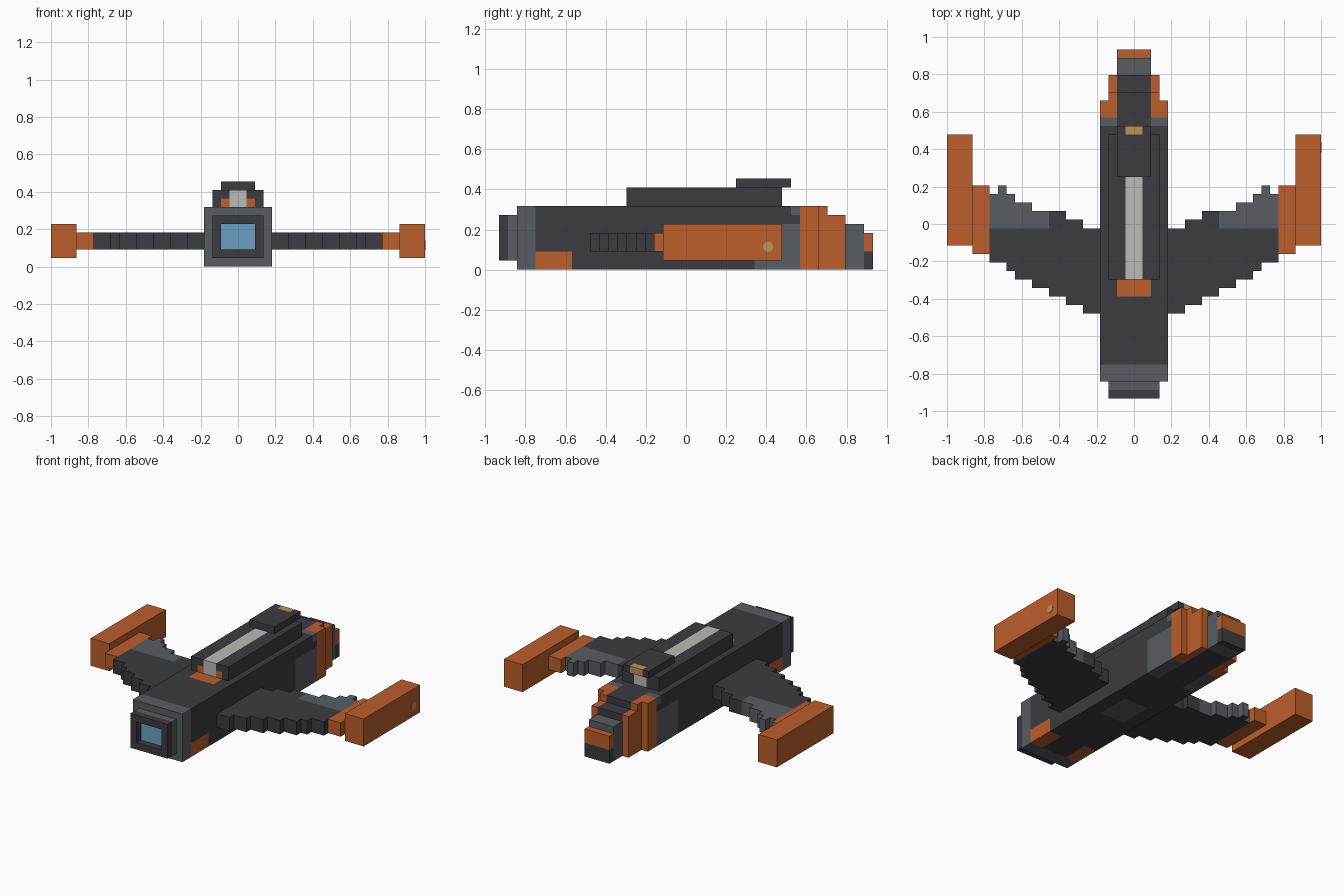
import bpy, bmesh
from mathutils import Vector, Matrix

cube = bpy.data.objects.get("Cube")
if cube:
    bpy.data.objects.remove(cube, do_unlink=True)

U = 1 / 22      # size of one block; y is counted in blocks from the nose tip
MID = 20.5      # half the length in blocks


def linear(c):
    c /= 255
    return c / 12.92 if c < 0.04 else ((c + 0.055) / 1.055) ** 2.4


def material(name, r, g, b):
    m = bpy.data.materials.new(name)
    m.use_nodes = True
    col = (linear(r), linear(g), linear(b), 1)
    m.diffuse_color = col
    m.node_tree.nodes["Principled BSDF"].inputs["Base Color"].default_value = col
    return m


MATS = [material("charcoal", 60, 59, 65), material("steel grey", 88, 92, 98),
        material("burnt orange", 187, 94, 44), material("pale stripe", 186, 187, 181),
        material("glass blue", 107, 159, 192), material("gold", 190, 148, 84)]
DARK, GREY, ORANGE, PALE, BLUE, GOLD = range(len(MATS))


def finish(name, bm, rule, mirror=False):
    """Colour faces by rule(centre, normal), scale blocks to units, make the object."""
    bmesh.ops.recalc_face_normals(bm, faces=bm.faces)
    bm.normal_update()
    for f in bm.faces:
        f.material_index = rule(f.calc_center_median(), f.normal) if callable(rule) else rule
    for v in bm.verts:
        v.co = Vector((v.co.x, v.co.y - MID, v.co.z)) * U
    me = bpy.data.meshes.new(name)
    bm.to_mesh(me)
    bm.free()
    for m in MATS:
        me.materials.append(m)
    ob = bpy.data.objects.new(name, me)
    bpy.context.collection.objects.link(ob)
    if mirror:
        mod = ob.modifiers.new("mirror", 'MIRROR')
        mod.use_mirror_merge = False
    return ob


def box(name, x, y, z, rule, cuts=((), (), ()), mirror=False):
    """Box from ranges, sliced along each axis so that faces can be coloured."""
    bm = bmesh.new()
    bmesh.ops.create_cube(bm, size=1)
    for v in bm.verts:
        v.co = Vector([r[0] if c < 0 else r[1] for r, c in zip((x, y, z), v.co)])
    for axis, places in enumerate(cuts):
        for p in places:
            co, no = Vector((0, 0, 0)), Vector((0, 0, 0))
            co[axis], no[axis] = p, 1
            bmesh.ops.bisect_plane(bm, geom=bm.verts[:] + bm.edges[:] + bm.faces[:],
                                   plane_co=co, plane_no=no)
    return finish(name, bm, rule, mirror)


def slab(name, outline, z0, z1, rule):
    """Flat outline extruded upward and mirrored."""
    bm = bmesh.new()
    face = bm.faces.new([bm.verts.new((x, y, z0)) for x, y in outline])
    top = bmesh.ops.extrude_face_region(bm, geom=[face])["geom"]
    bmesh.ops.translate(bm, vec=(0, 0, z1 - z0),
                        verts=[g for g in top if isinstance(g, bmesh.types.BMVert)])
    return finish(name, bm, rule, True)


def stairs(steps):
    """Stepped edge from (x start, x end, y) runs."""
    return [p for a, b, y in steps for p in ((a, y), (b, y))]


# Fuselage with painted panels
def hull_colour(c, n):
    side = abs(c.x) > 2
    if c.y < 4:
        return GREY
    if side and c.y < 8 and c.z < 2:
        return ORANGE
    if side and c.y > 32:
        return DARK if 5 < c.z < 6 else GREY
    if side and c.y > 28 and c.z < 5:
        return GREY
    if not side and n.z < -0.5 and 16 < c.y < 21:
        return GREY
    if not side and n.z > 0.5 and 12 < c.y < 14:
        return ORANGE
    return DARK


box("fuselage", (-4, 4), (2, 33), (0, 7), hull_colour,
    ((-2, 2), (4, 8, 12, 14, 16, 21, 28, 32), (2, 5, 6)))

# Nose with a sunken window
box("nose_collar", (-3, 3), (1, 2), (1, 6),
    lambda c, n: BLUE if n.y < -0.5 and abs(c.x) < 2 and 2 < c.z < 5 else GREY,
    ((-2, 2), (), (2, 5)))
box("nose_frame_side", (2, 3), (0, 1), (1, 6), DARK, mirror=True)
for name, z in (("nose_frame_bottom", 1), ("nose_frame_top", 5)):
    box(name, (-2, 2), (0, 1), (z, z + 1), DARK)

# Stepped tail
def tail_colour(c, n):
    return ORANGE if abs(c.x) > 2 else DARK


for name, w, y, h in (("tail_base", 4, (33, 35), 7), ("tail_upper_step", 3, (35, 36), 7),
                      ("tail_lower_step", 3, (36, 38), 6)):
    box(name, (-w, w), y, (0, h), tail_colour, ((-2, 2), (), ()))
box("tail_exhaust", (-2, 2), (38, 40), (0, 5), GREY)
box("tail_tip", (-2, 2), (40, 41), (0, 4),
    lambda c, n: ORANGE if c.z > 2 else DARK, ((), (), (2,)))

# Raised spine with pale stripe
def spine_colour(c, n):
    if abs(c.x) < 1 and (abs(n.y) > 0.5 or (n.z > 0.5 and c.y < 26)):
        return PALE
    if n.y < -0.5 and abs(c.x) < 2 and c.z < 8:
        return ORANGE
    return DARK


box("spine", (-3, 3), (14, 31), (7, 9), spine_colour, ((-2, -1, 1, 2), (26,), (8,)))
box("spine_cap", (-2, 2), (26, 32), (9, 10),
    lambda c, n: GOLD if abs(c.x) < 1 and c.y > 31 else DARK, ((-1, 1), (31,), ()))

# Stepped wings: dark main panel and grey trailing panel
front = stairs([(4, 6, 10), (6, 8, 11), (8, 10, 12), (10, 12, 13),
                (12, 14, 14), (14, 15, 15), (15, 17, 16)])
inner_rear = stairs([(4, 6, 20), (6, 8, 21), (8, 10, 22)])
outer_rear = stairs([(10, 12, 22), (12, 14, 23), (14, 15, 24), (15, 16, 25), (16, 17, 24)])
slab("wing", front + [(17, 20), (10, 20)] + inner_rear[::-1], 2, 4, DARK)
slab("wing_trailing_panel", [(10, 20), (17, 20)] + outer_rear[::-1], 2, 4,
     lambda c, n: DARK if n.z < -0.5 else GREY)

# Wing tip mounts and pods
box("pod_mount", (17, 19), (17, 25), (2, 4), ORANGE, mirror=True)
box("wing_pod", (19, 22), (18, 31), (1, 5), ORANGE, mirror=True)

# Round marker on the left pod
bm = bmesh.new()
bmesh.ops.create_cone(bm, cap_ends=True, segments=12, radius1=0.58, radius2=0.58, depth=0.1,
                      matrix=Matrix.Translation((22, 29.5, 2.5)) @ Matrix.Rotation(1.5708, 4, 'Y'))
finish("pod_marker", bm, GOLD)
